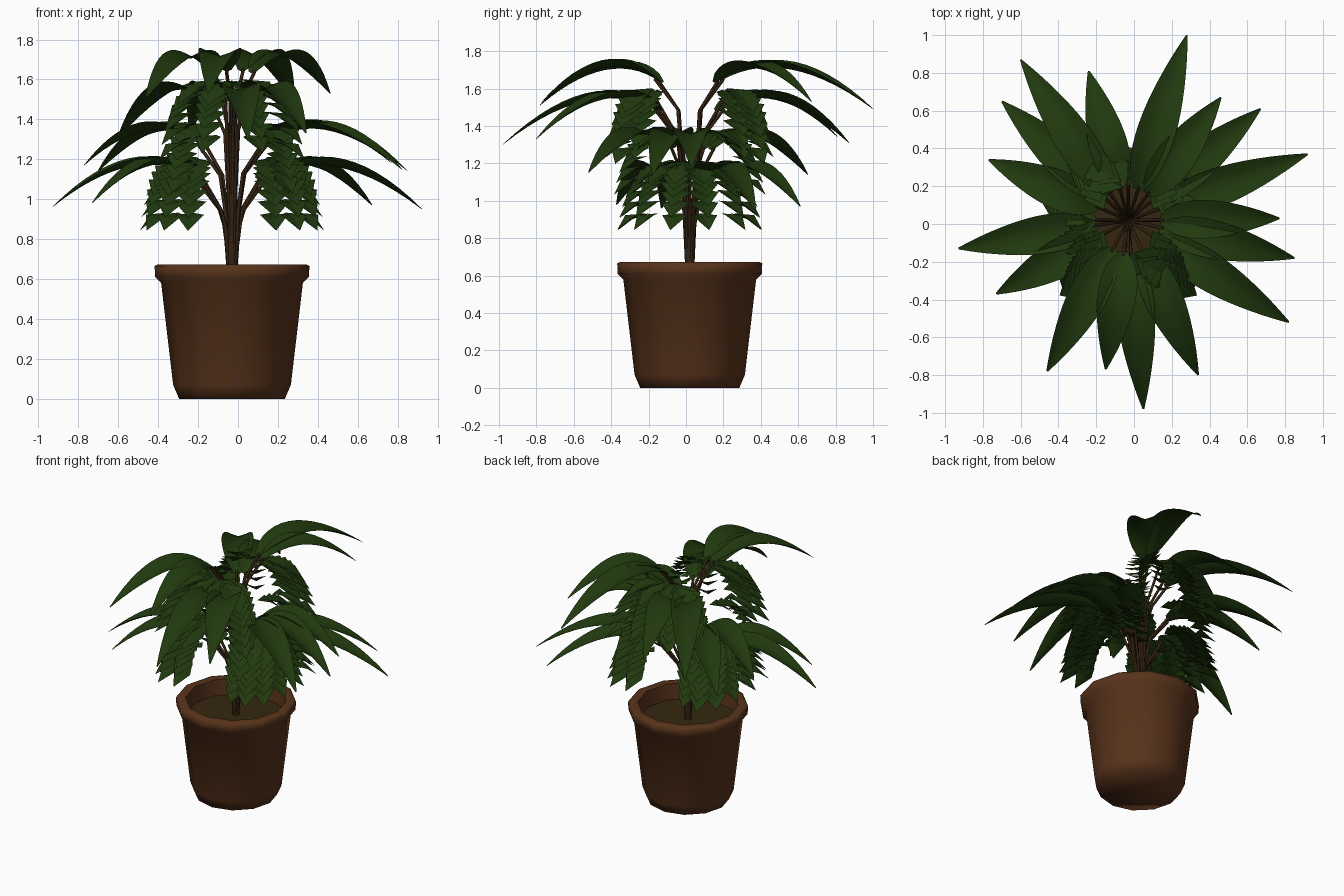
import bpy, bmesh, math
from mathutils import Vector as V

if "Cube" in bpy.data.objects:
    bpy.data.objects.remove(bpy.data.objects["Cube"])

CX, CY = -0.03, 0.02


def mat(name, rgb):
    m = bpy.data.materials.new(name)
    m.diffuse_color = (*rgb, 1)
    m.use_nodes = True
    m.node_tree.nodes["Principled BSDF"].inputs["Base Color"].default_value = m.diffuse_color
    return m


CLAY = mat("terracotta", (0.1, 0.034, 0.011))
SOIL = mat("soil brown", (0.036, 0.02, 0.005))
STEM = mat("stem brown", (0.036, 0.017, 0.006))
LEAF = mat("leaf green", (0.0145, 0.041, 0.0045))


def make(name, verts, faces, m, smooth=True):
    me = bpy.data.meshes.new(name)
    me.from_pydata(verts, [], faces)
    me.materials.append(m)
    ob = bpy.data.objects.new(name, me)
    bpy.context.collection.objects.link(ob)
    for p in me.polygons:
        p.use_smooth = smooth
    return ob


def lathe(name, profile, m, sides=12):
    verts, faces = [], []
    for r, z in profile:
        for k in range(sides):
            a = 2 * math.pi * k / sides
            verts.append((CX + r * math.cos(a), CY + r * math.sin(a), z))
    for i in range(len(profile) - 1):
        for k in range(sides):
            n = (k + 1) % sides
            faces.append((i * sides + k, i * sides + n, (i + 1) * sides + n, (i + 1) * sides + k))
    faces.append(tuple(reversed(range(sides))))
    faces.append(tuple(range((len(profile) - 1) * sides, len(profile) * sides)))
    ob = make(name, verts, faces, m)
    bpy.context.view_layer.objects.active = ob
    ob.select_set(True)
    bpy.ops.object.shade_smooth_by_angle(angle=math.radians(70))
    ob.select_set(False)
    return ob


# Pot and soil
lathe("pot", [(0.265, 0), (0.295, 0.07), (0.355, 0.58), (0.385, 0.61), (0.388, 0.665),
              (0.375, 0.672), (0.325, 0.668), (0.31, 0.52)], CLAY)
lathe("soil", [(0.314, 0.53), (0.314, 0.56)], SOIL)


def bez(a, b, c, t):
    return a * (1 - t) ** 2 + b * (2 * t * (1 - t)) + c * t * t


def long_leaf(verts, faces, base, ctrl, tip, width):
    """Smooth arched blade, edges folded up from the midrib."""
    d = V((tip.x - base.x, tip.y - base.y, 0)).normalized()
    side = V((-d.y, d.x, 0))
    n0, rows, cols = len(verts), 14, 5
    for i in range(rows + 1):
        t = i / rows
        p = bez(base, ctrl, tip, t)
        w = width * max(0.02, math.sin(math.pi * (0.05 + 0.95 * t ** 0.8))) ** 0.8
        for j in range(cols):
            s = j / (cols - 1) * 2 - 1
            verts.append(p + side * (s * w / 2) + V((0, 0, 0.2 * w * abs(s) ** 1.3)))
    for i in range(rows):
        for j in range(cols - 1):
            q = n0 + i * cols + j
            faces.append((q, q + cols, q + cols + 1, q + 1))


def layered_leaf(verts, faces, base, ctrl, tip, width, count=9):
    """Drooping frond: a stack of short pointed leaves facing outward."""
    d = V((tip.x - base.x, tip.y - base.y, 0)).normalized()
    side = V((-d.y, d.x, 0))
    for i in range(count):
        t = 0.05 + 0.9 * i / (count - 1)
        w = width * (0.7 + 0.3 * math.sin(math.pi * t))
        p = bez(base, ctrl, tip, t)
        back = p - d * 0.09 + V((0, 0, 0.03))
        f = p + d * 0.08 - V((0, 0, 0.06))
        wing = p + V((0, 0, 0.02))
        n = len(verts)
        verts += [back, wing + side * w / 2, f, wing - side * w / 2, p]
        faces += [(n, n + 4, n + 1), (n + 4, n + 2, n + 1),
                  (n, n + 3, n + 4), (n + 4, n + 3, n + 2)]


# Long leaves: tip x, y, z and the height of the arch
long_leaves = [
    (0.28, 1.00, 1.49, 1.74), (0.46, 0.67, 1.53, 1.73), (-0.24, 0.81, 1.34, 1.58),
    (-0.60, 0.87, 1.31, 1.58), (-0.70, 0.65, 1.14, 1.37), (-0.77, 0.34, 1.17, 1.37),
    (-0.93, -0.13, 0.96, 1.20), (-0.73, -0.37, 0.98, 1.20), (-0.46, -0.78, 1.51, 1.73),
    (-0.15, -0.77, 1.53, 1.74), (0.05, -0.98, 1.30, 1.58), (0.34, -0.80, 1.33, 1.58),
    (0.82, -0.52, 1.15, 1.38), (0.85, -0.18, 1.14, 1.38), (0.77, 0.03, 1.18, 1.38),
    (0.92, 0.37, 0.95, 1.20), (0.67, 0.61, 0.97, 1.20)]

cu = bpy.data.curves.new("stems", 'CURVE')
cu.dimensions = '3D'
cu.bevel_depth = 0.009
cu.bevel_resolution = 1
cu.use_fill_caps = True


def stem(points):
    sp = cu.splines.new('POLY')
    sp.points.add(len(points) - 1)
    for q, p in zip(sp.points, points):
        q.co = (*p, 1)


verts, faces = [], []
for x, y, z, peak in long_leaves:
    d = V((x - CX, y - CY, 0))
    reach = d.length
    d.normalize()
    c = V((CX, CY, 0))
    base = c + d * 0.17 + V((0, 0, peak - 0.1))
    ctrl = c + d * (0.17 + (reach - 0.17) * 0.42) + V((0, 0, peak + 0.1))
    long_leaf(verts, faces, base, ctrl, V((x, y, z)), 0.205)
    stem([c + d * 0.012 + V((0, 0, 0.55)), c + d * 0.035 + V((0, 0, 0.57 + 0.45 * (peak - 0.57))),
          c + d * 0.065 + V((0, 0, peak - 0.25)), base + d * 0.02 + V((0, 0, 0.012))])
make("long_leaves", verts, faces, LEAF)

# Drooping layered fronds, mirrored to all four quarters: start x, y, z then end x, y, z
fronds = [
    (0.18, 0.12, 1.17, 0.21, 0.31, 0.87), (0.22, 0.12, 1.18, 0.31, 0.32, 0.87),
    (0.24, 0.07, 1.18, 0.38, 0.24, 0.87), (0.24, 0.03, 1.18, 0.39, 0.08, 0.87),
    (0.16, 0.12, 1.35, 0.27, 0.34, 1.06),
    (0.10, 0.20, 1.56, 0.27, 0.27, 1.25), (0.10, 0.24, 1.57, 0.30, 0.36, 1.22),
    (0.05, 0.24, 1.56, 0.12, 0.38, 1.26)]
verts, faces = [], []
for sx in (-1, 1):
    for sy in (-1, 1):
        for ax, ay, az, bx, by, bz in fronds:
            a = V((CX + sx * ax, CY + sy * ay, az))
            b = V((CX + sx * bx, CY + sy * by, bz))
            ctrl = V((a.x + (b.x - a.x) * 0.8, a.y + (b.y - a.y) * 0.8, az + 0.03))
            layered_leaf(verts, faces, a, ctrl, b, 0.19)
make("layered_fronds", verts, faces, LEAF, smooth=False)

# Stems carrying the fronds
for sx, sy, h in ((1, 0, 1.18), (-1, 0, 1.18), (0, 1, 1.56), (0, -1, 1.56)):
    d = V((sx, sy, 0))
    c = V((CX, CY, 0))
    stem([c + V((0, 0, 0.55)), c + d * 0.05 + V((0, 0, h - 0.24)), c + d * 0.19 + V((0, 0, h))])
stems = bpy.data.objects.new("stems", cu)
bpy.context.collection.objects.link(stems)
cu.materials.append(STEM)
